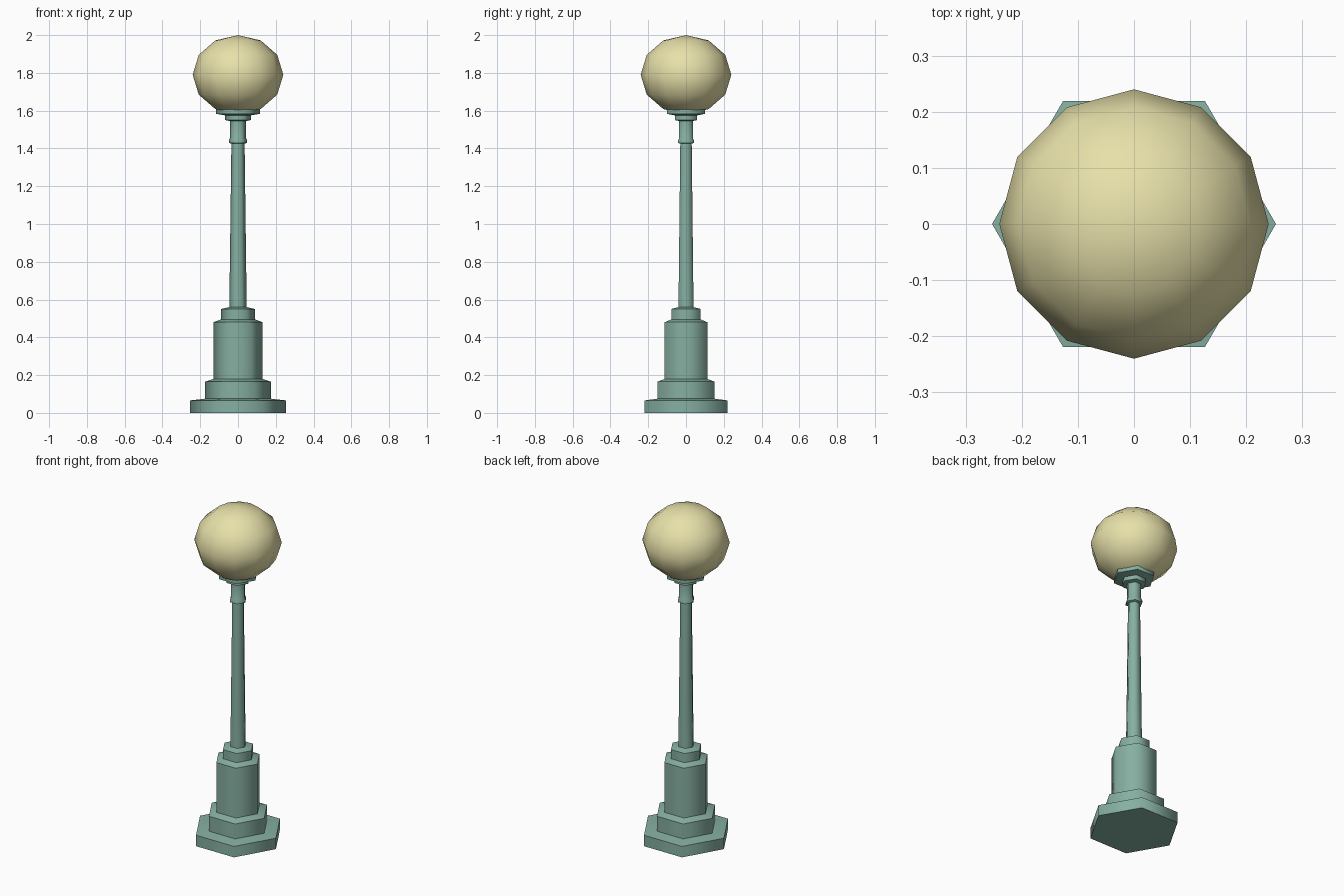
import bpy, bmesh, math

if "Cube" in bpy.data.objects:
    bpy.data.objects.remove(bpy.data.objects["Cube"])


def material(name, color):
    m = bpy.data.materials.new(name)
    m.diffuse_color = color
    m.use_nodes = True
    m.node_tree.nodes["Principled BSDF"].inputs["Base Color"].default_value = m.diffuse_color
    return m


def lathe(name, profile, sides, mat, angle):
    """Spin a (radius, height) profile into a closed, capped solid."""
    bm = bmesh.new()
    rings = []
    for r, z in profile:
        if r == 0:
            rings.append([bm.verts.new((0, 0, z))] * sides)
        else:
            rings.append([bm.verts.new((r * math.cos(2 * math.pi * i / sides),
                                        r * math.sin(2 * math.pi * i / sides), z))
                          for i in range(sides)])
    for a, b in zip(rings, rings[1:]):
        for i in range(sides):
            j = (i + 1) % sides
            bm.faces.new(list(dict.fromkeys((a[i], a[j], b[j], b[i]))))
    for ring in (rings[0], rings[-1]):
        if len(set(ring)) > 2:
            bm.faces.new(ring)
    bmesh.ops.recalc_face_normals(bm, faces=bm.faces)
    me = bpy.data.meshes.new(name)
    bm.to_mesh(me)
    bm.free()
    ob = bpy.data.objects.new(name, me)
    bpy.context.collection.objects.link(ob)
    me.materials.append(mat)
    bpy.ops.object.select_all(action='DESELECT')
    ob.select_set(True)
    bpy.context.view_layer.objects.active = ob
    bpy.ops.object.shade_smooth_by_angle(angle=math.radians(angle))
    return ob


green = material("green_metal", (0.24, 0.43, 0.36, 1))
cream = material("cream_glass", (0.80, 0.75, 0.40, 1))

# Six-sided stepped base, tapered shaft and globe holder
lathe("lamp_post", [
    (0.253, 0), (0.253, 0.066), (0.175, 0.075),
    (0.175, 0.165), (0.13, 0.18),
    (0.13, 0.48), (0.09, 0.495),
    (0.09, 0.55), (0.046, 0.56),
    (0.035, 1.425), (0.048, 1.43), (0.048, 1.443), (0.042, 1.455),
    (0.042, 1.545), (0.068, 1.55),
    (0.068, 1.575), (0.116, 1.583), (0.116, 1.61)], 6, green, 65)

# Slightly flattened low-poly globe
globe = [(0.24 * math.sin(math.pi * k / 6) if 0 < k < 6 else 0,
          1.79 - 0.21 * math.cos(math.pi * k / 6)) for k in range(7)]
lathe("lamp_globe", globe, 12, cream, 60)
